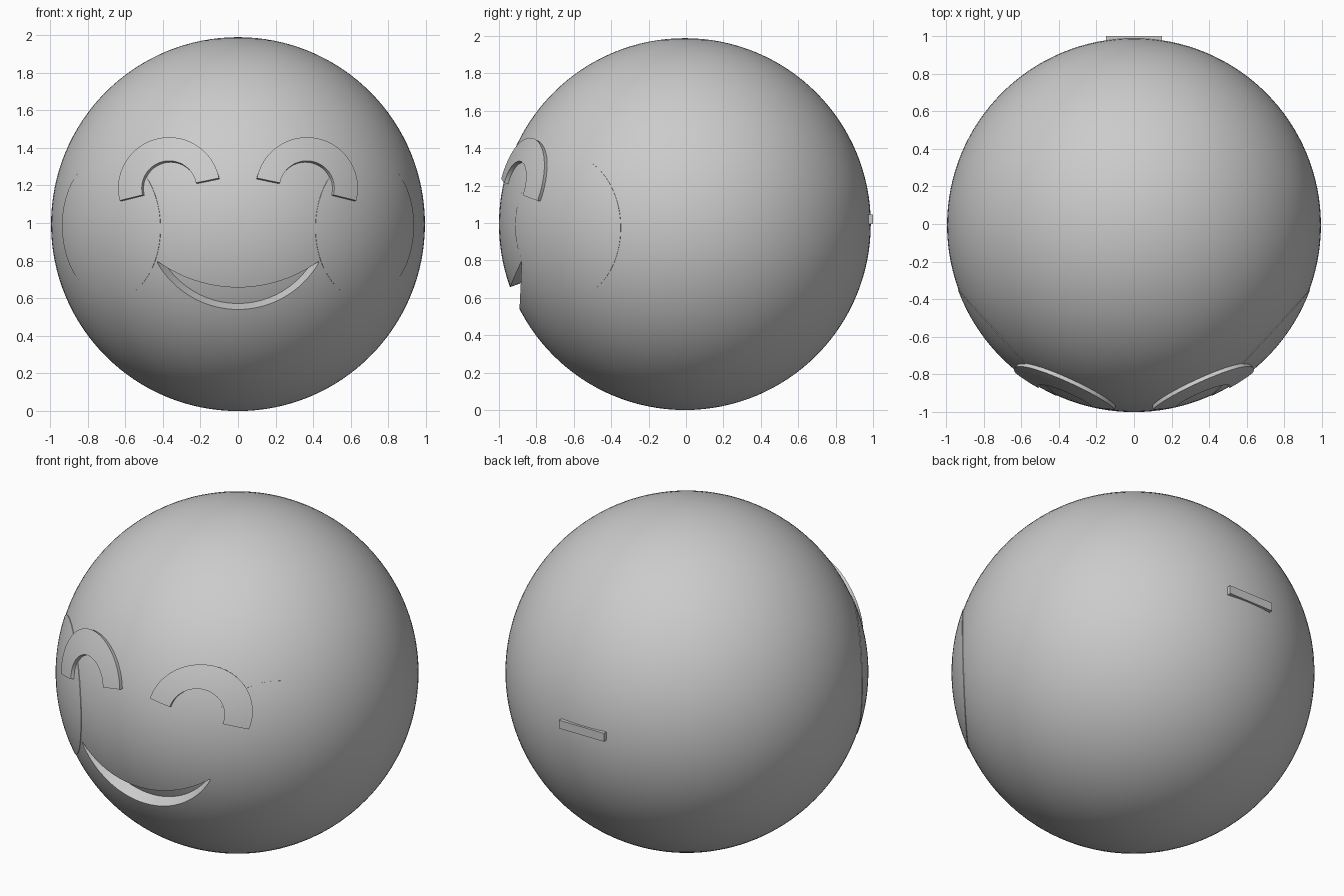
import bpy, bmesh, math
from mathutils import Vector

if "Cube" in bpy.data.objects:
    bpy.data.objects.remove(bpy.data.objects["Cube"])

R = 0.994
C = Vector((0, -0.006, R))          # centre of the ball


def finish(name, bm):
    bmesh.ops.recalc_face_normals(bm, faces=bm.faces[:])
    me = bpy.data.meshes.new(name)
    bm.to_mesh(me)
    bm.free()
    ob = bpy.data.objects.new(name, me)
    bpy.context.collection.objects.link(ob)
    return ob


def smooth(ob):
    bpy.ops.object.select_all(action='DESELECT')
    ob.select_set(True)
    bpy.context.view_layer.objects.active = ob
    bpy.ops.object.shade_smooth_by_angle(angle=math.radians(30))


def direction(x, z, ref):
    """Unit direction from the ball centre through a front-view point."""
    dz = z - C.z
    return Vector((x, -math.sqrt(ref * ref - x * x - dz * dz), dz)).normalized()


def shell(name, outline, nu, nv, r_in, r_out, ref):
    """Closed solid between two radii, following a front-view patch."""
    bm = bmesh.new()
    layers = []
    for r in (r_in, r_out):
        layers.append([[bm.verts.new(C + r * direction(*outline(i / nu, j / nv), ref))
                        for j in range(nv + 1)] for i in range(nu + 1)])
    a, b = layers
    for g in layers:
        for i in range(nu):
            for j in range(nv):
                bm.faces.new((g[i][j], g[i + 1][j], g[i + 1][j + 1], g[i][j + 1]))
    for i in range(nu):
        for j in (0, nv):
            bm.faces.new((a[i][j], a[i + 1][j], b[i + 1][j], b[i][j]))
    for j in range(nv):
        for i in (0, nu):
            bm.faces.new((a[i][j], a[i][j + 1], b[i][j + 1], b[i][j]))
    return finish(name, bm)


# Head ball
bm = bmesh.new()
bmesh.ops.create_uvsphere(bm, u_segments=128, v_segments=64, radius=R)
bmesh.ops.translate(bm, verts=bm.verts[:], vec=C)
head = finish("head", bm)


# Crescent mouth, sunk radially into the ball
def mouth_outline(u, v):
    x = -0.428 * math.cos(math.pi * u)
    low = 0.54 + 0.495 - math.sqrt(0.495 ** 2 - x * x)
    high = 0.653 + 0.73 - math.sqrt(0.73 ** 2 - x * x)
    return x, low + (high + 0.004 - low) * v


cutter = shell("mouth_cutter", mouth_outline, 48, 6, R - 0.07, R + 0.08, R)
cutter.hide_render = True
cutter.hide_set(True)
mod = head.modifiers.new("mouth", 'BOOLEAN')
mod.operation = 'DIFFERENCE'
mod.solver = 'EXACT'
mod.object = cutter
bpy.context.view_layer.objects.active = head
head.select_set(True)
bpy.ops.object.modifier_apply(modifier=mod.name)
smooth(head)

for side, s in (("left", -1), ("right", 1)):
    # Arched smiling eye, slightly raised
    def eye_outline(u, v):
        ang = math.radians(-14 + 182.5 * u)
        rad = 0.145 + 0.125 * v
        return s * (0.365 + rad * math.cos(ang)), 1.184 + rad * math.sin(ang)

    smooth(shell(side + "_eye", eye_outline, 40, 6, R - 0.02, R + 0.022, R + 0.018))

    # Round cheek, a barely raised cap with a short rim
    axis = Vector((s * 0.69, -0.64, -0.015)).normalized()
    bm = bmesh.new()
    bmesh.ops.create_uvsphere(bm, u_segments=96, v_segments=96, radius=R + 0.003)
    cut = Vector((0, 0, math.sqrt(R * R - 0.377 ** 2)))
    bmesh.ops.bisect_plane(bm, geom=bm.verts[:] + bm.edges[:] + bm.faces[:],
                           plane_co=cut, plane_no=(0, 0, 1), clear_inner=True)
    rim = [e for e in bm.edges if e.is_boundary]
    new = bmesh.ops.extrude_edge_only(bm, edges=rim)["geom"]
    for v in new:
        if isinstance(v, bmesh.types.BMVert):
            v.co *= 0.992
    rot = Vector((0, 0, 1)).rotation_difference(axis)
    for v in bm.verts:
        v.co = C + rot @ v.co
    smooth(finish(side + "_cheek", bm))

# Small plain raised bar on the back
bm = bmesh.new()
bmesh.ops.create_cube(bm, size=1)
for v in bm.verts:
    v.co = Vector((v.co.x * 0.3, 0.985 + v.co.y * 0.03, 1.02 + v.co.z * 0.05))
finish("back_bar", bm)
